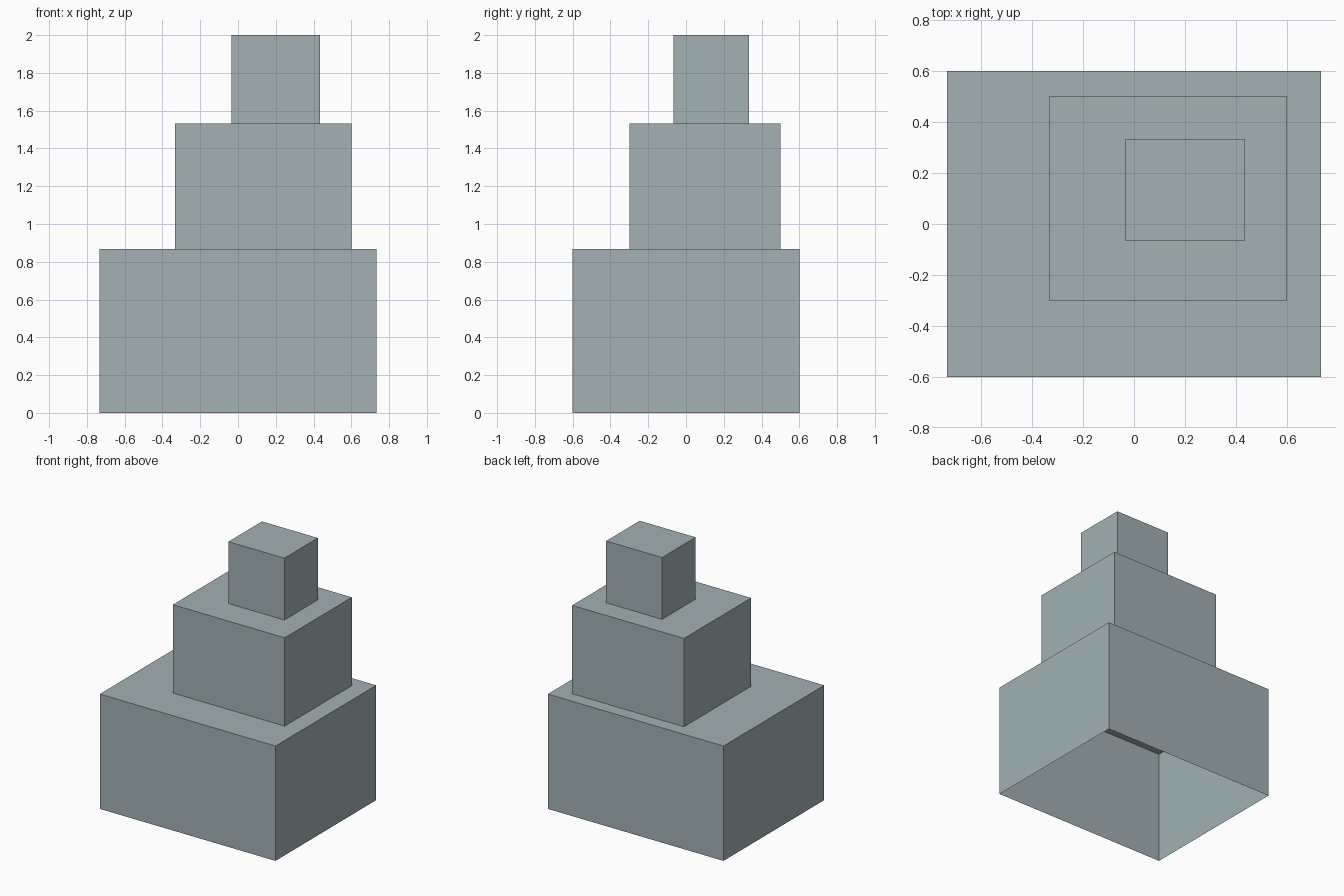
import bpy
import bmesh
from mathutils import Matrix, Vector

if "Cube" in bpy.data.objects:
    bpy.data.objects.remove(bpy.data.objects["Cube"])

U = 1 / 15  # modelling unit

grey = bpy.data.materials.new("blue_grey")
grey.diffuse_color = (0.36, 0.44, 0.455, 1)
grey.use_nodes = True
grey.node_tree.nodes["Principled BSDF"].inputs["Base Color"].default_value = grey.diffuse_color


def open_box(name, low, high):
    """Flat-sided block with no underside, given by two corners in units."""
    low, high = Vector(low) * U, Vector(high) * U
    bm = bmesh.new()
    matrix = Matrix.Translation((low + high) / 2) @ Matrix.Diagonal((high - low).to_4d())
    bmesh.ops.create_cube(bm, size=1, matrix=matrix)
    bm.normal_update()
    under = [f for f in bm.faces if f.normal.z < -0.5]
    bmesh.ops.delete(bm, geom=under, context='FACES_ONLY')
    mesh = bpy.data.meshes.new(name)
    bm.to_mesh(mesh)
    bm.free()
    mesh.materials.append(grey)
    obj = bpy.data.objects.new(name, mesh)
    bpy.context.collection.objects.link(obj)
    return obj


# Three stacked tiers, each set off-centre on the one below
open_box("lower_tier", (-11, -9, 0), (11, 9, 13))
open_box("middle_tier", (-5, -4.5, 13), (9, 7.5, 23))
open_box("top_tier", (-0.5, -1, 23), (6.5, 5, 30))
